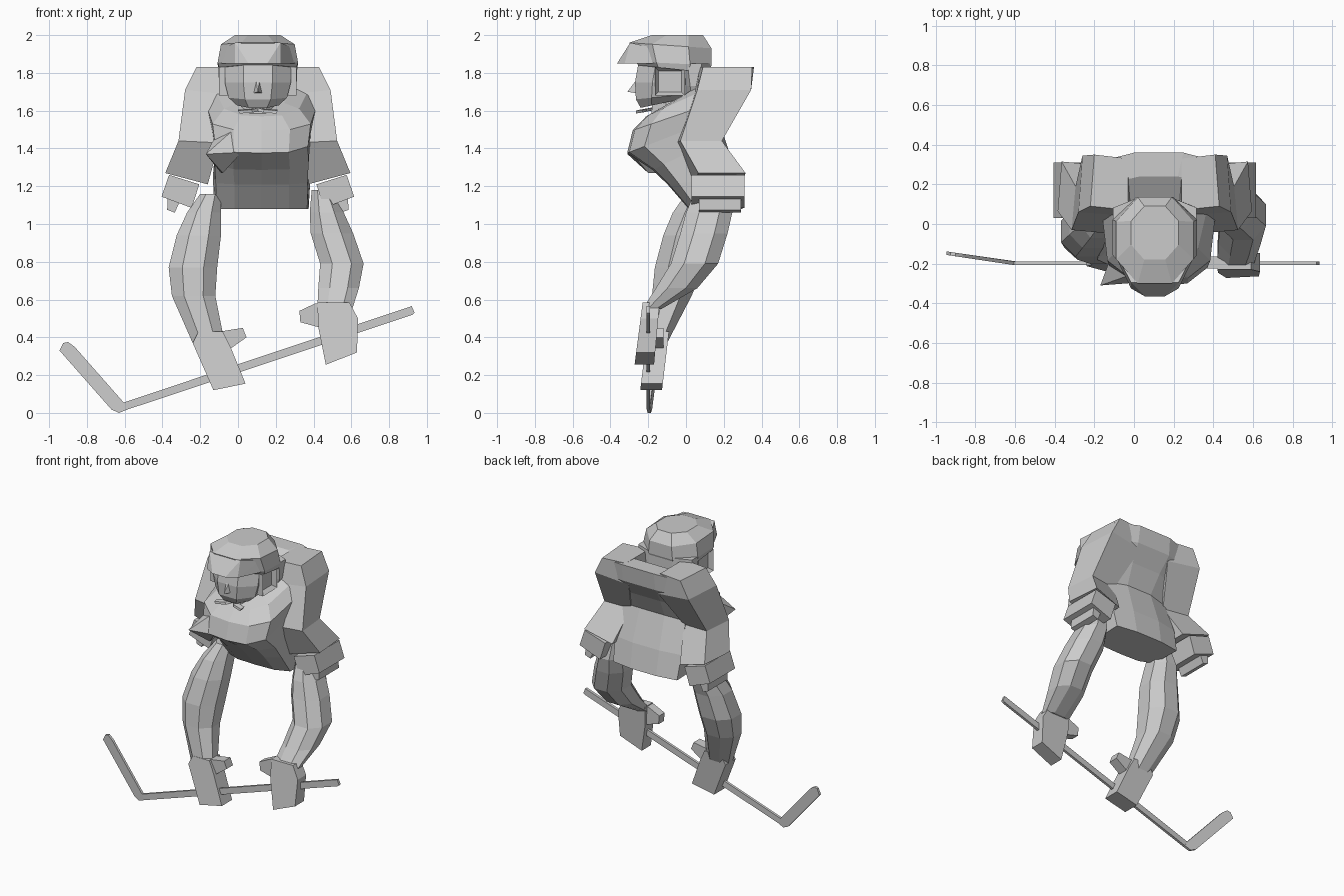
import bpy, bmesh

CX = 0.105  # symmetry plane of the body


def finish(name, bm):
    bmesh.ops.recalc_face_normals(bm, faces=bm.faces)
    me = bpy.data.meshes.new(name)
    bm.to_mesh(me)
    bm.free()
    ob = bpy.data.objects.new(name, me)
    bpy.context.collection.objects.link(ob)
    return ob


def loft(name, rings):
    bm = bmesh.new()
    vs = [[bm.verts.new(p) for p in r] for r in rings]
    n = len(vs[0])
    for a, b in zip(vs, vs[1:]):
        for i in range(n):
            j = (i + 1) % n
            bm.faces.new((a[i], a[j], b[j], b[i]))
    bm.faces.new(vs[0])
    bm.faces.new(vs[-1])
    return finish(name, bm)


def ring(x0, x1, y0, y1, z, zb=None, c=0.28):
    """Eight-sided ring; z at the front edge, zb at the back edge, c = corner cut."""
    zb = z if zb is None else zb
    out = []
    for u, v in ((c, 0), (1 - c, 0), (1, c), (1, 1 - c), (1 - c, 1), (c, 1), (0, 1 - c), (0, c)):
        out.append((x0 + (x1 - x0) * u, y0 + (y1 - y0) * v, z + (zb - z) * v))
    return out


def prism(name, pts, yf):
    """Front outline in x,z; yf(x, z) returns front and back y."""
    return loft(name, [[(x, yf(x, z)[k], z) for x, z in pts] for k in (0, 1)])


def hull(name, pts):
    bm = bmesh.new()
    for p in pts:
        bm.verts.new(p)
    bmesh.ops.convex_hull(bm, input=bm.verts)
    return finish(name, bm)


def mirror(pts, s):
    return [(CX + s * (x - CX), y, z) for x, y, z in pts]


# Leaning torso: front y,z, back y,z, half widths at front and back
torso = []
for yf, zf, yb, zb, hf, hb in (
        (0.02, 1.08, 0.30, 1.08, 0.24, 0.25), (-0.09, 1.21, 0.27, 1.25, 0.24, 0.26),
        (-0.17, 1.29, 0.20, 1.47, 0.25, 0.24), (-0.30, 1.38, 0.27, 1.60, 0.24, 0.28),
        (-0.27, 1.50, 0.345, 1.71, 0.25, 0.32), (-0.20, 1.575, 0.36, 1.83, 0.18, 0.31),
        (-0.14, 1.61, 0.24, 1.83, 0.10, 0.24)):
    r = []
    cx = 0.125
    for u, v in ((-.6, 0), (0, -.02), (.6, 0), (1, .14), (1, .5), (1, .92),
                 (.4, 1), (-.4, 1), (-1, .92), (-1, .5), (-1, .14)):
        h = hf + (hb - hf) * v
        r.append((cx + u * h, yf + (yb - yf) * v, zf + (zb - zf) * v))
    torso.append(r)
loft("torso", torso)
hull("chest_fold", [(-0.17, -0.31, 1.37), (-0.10, -0.12, 1.50), (-0.09, -0.12, 1.27),
                    (0.02, -0.295, 1.38), (0.0, -0.25, 1.52), (-0.08, -0.2, 1.27)])

# Sleeves with cuffs, mirrored
for side, s in (("left", 1), ("right", -1)):
    rows = ((.24, .43, .07, .35, 1.83, 1.83), (.22, .49, .04, .345, 1.68, 1.71),
            (.31, .525, -.05, .19, 1.43, 1.44), (.37, .595, .045, .315, 1.21, 1.27))
    loft(side + "_sleeve", [mirror([(a, y0, za), (b, y0 + .02, zb), (b - .02, y1, zb),
                                    (a, y1 - .02, za)], s)
                            for a, b, y0, y1, za, zb in rows])
    for part, (t0, t1, u0, u1, y0, y1) in {
            "cuff": ((.415, 1.21), (.575, 1.26), (.455, 1.085), (.615, 1.145), .03, .31),
            "sleeve_end": ((.50, 1.16), (.58, 1.19), (.545, 1.06), (.585, 1.075), .07, .29)}.items():
        loft(side + "_" + part, [mirror([(*a, y)[::2] and (a[0], y, a[1])
                                         for a in (t0, t1, u1, u0)], s) for y in (y0, y1)])

# Bent limbs reaching down to the gloves
loft("left_limb", [ring(*r) for r in (
    (.39, .50, .05, .22, 1.18), (.38, .56, .0, .245, 1.06), (.385, .61, -.03, .22, .95),
    (.435, .665, -.08, .17, .79), (.425, .64, -.16, .06, .66), (.42, .605, -.23, -.13, .55))])
loft("right_limb", [ring(*r) for r in (
    (-.20, -.09, .0, .16, 1.16), (-.27, -.09, -.07, .16, 1.06), (-.325, -.09, -.12, .12, .94),
    (-.367, -.11, -.165, .09, .77), (-.35, -.12, -.18, .03, .62), (-.24, -.07, -.21, -.10, .37))])

# Gloves and thumbs
prism("left_glove", [(.42, .585), (.59, .585), (.635, .50), (.63, .32), (.465, .255), (.425, .455)],
      lambda x, z: (-.23 - (.58 - z) * .13, -.14 - (.58 - z) * .09))
prism("left_thumb", [(.44, .58), (.41, .58), (.325, .54), (.33, .48), (.44, .45)],
      lambda x, z: (-.225, -.165))
prism("right_glove", [(-.24, .37), (-.21, .43), (-.08, .43), (-.04, .35), (.04, .155), (-.13, .12)],
      lambda x, z: (-.205 - (.43 - z) * .12, -.09 - (.43 - z) * .12))
prism("right_thumb", [(-.10, .43), (.025, .45), (.045, .40), (-.04, .34), (-.1, .33)],
      lambda x, z: (-.19, -.12))

# Stick
prism("stick_shaft", [(-.605, .055), (.92, .565), (.935, .53), (.925, .52), (-.585, .018)],
      lambda x, z: (-.208, -.19))
prism("stick_blade", [(-.605, .055), (-.865, .35), (-.90, .375), (-.925, .37), (-.945, .33),
                      (-.67, .018), (-.63, .0), (-.585, .018)],
      lambda x, z: tuple(y + max(0, -.6 - x) * .15 for y in (-.208, -.19)))

# Neck, face and nose
loft("neck", [ring(.0, .21, -.19, .1, 1.53), ring(.02, .19, -.17, .06, 1.70)])
loft("face", [ring(CX - a, CX + a, y0, y1, z, zb) for a, y0, y1, z, zb in (
    (.11, -.24, -.03, 1.615, 1.66), (.155, -.265, .03, 1.66, 1.69),
    (.175, -.27, .06, 1.75, 1.75), (.175, -.25, .08, 1.86, 1.86))])
hull("nose", [(CX - .012, -.25, 1.78), (CX + .012, -.25, 1.78), (CX - .03, -.25, 1.69),
              (CX + .03, -.25, 1.69), (CX, -.31, 1.70)])

# Helmet shell with brim, and lower back shell
loft("helmet", [ring(CX - a, CX + a, y0, y1, z, zb) for a, y0, y1, z, zb in (
    (.205, -.25, .12, 1.84, 1.80), (.213, -.27, .135, 1.86, 1.84),
    (.195, -.30, .135, 1.96, 1.93), (.12, -.18, .09, 2.0, 2.0))])
hull("helmet_brim", [(CX + s * x, y, z) for s in (1, -1) for x, y, z in (
    (.05, -.365, 1.85), (.12, -.325, 1.85), (.205, -.15, 1.85), (.19, -.16, 1.93),
    (.12, -.295, 1.96))])
loft("helmet_back", [ring(CX - a, CX + a, y0, .13, z) for a, y0, z in (
    (.18, -.01, 1.67), (.205, -.02, 1.73), (.21, -.04, 1.85))])

# Ear guards, each a recessed frame, with side straps meeting under the chin
for side, s in (("left", 1), ("right", -1)):
    bm = bmesh.new()
    bmesh.ops.create_cube(bm, size=1)
    for v in bm.verts:
        v.co = (CX + s * .18 + v.co.x * .05, -.085 + v.co.y * .16, 1.755 + v.co.z * .15)
    outer = [f for f in bm.faces if f.normal.x * s > .9]
    bmesh.ops.inset_region(bm, faces=outer, thickness=.028)
    bmesh.ops.translate(bm, verts=outer[0].verts, vec=(-s * .03, 0, 0))
    finish(side + "_ear_guard", bm)
    path = ((.20, -.03, 1.83), (.195, -.05, 1.69), (.145, -.12, 1.625), (.07, -.23, 1.605),
            (0, -.25, 1.60))
    loft(side + "_chin_strap", [mirror([(x, y - .015, z), (x + .008, y - .015, z - .015),
                                        (x + .008, y + .02, z - .01), (x, y + .02, z + .005)], s)
                                for x, y, z in path])
